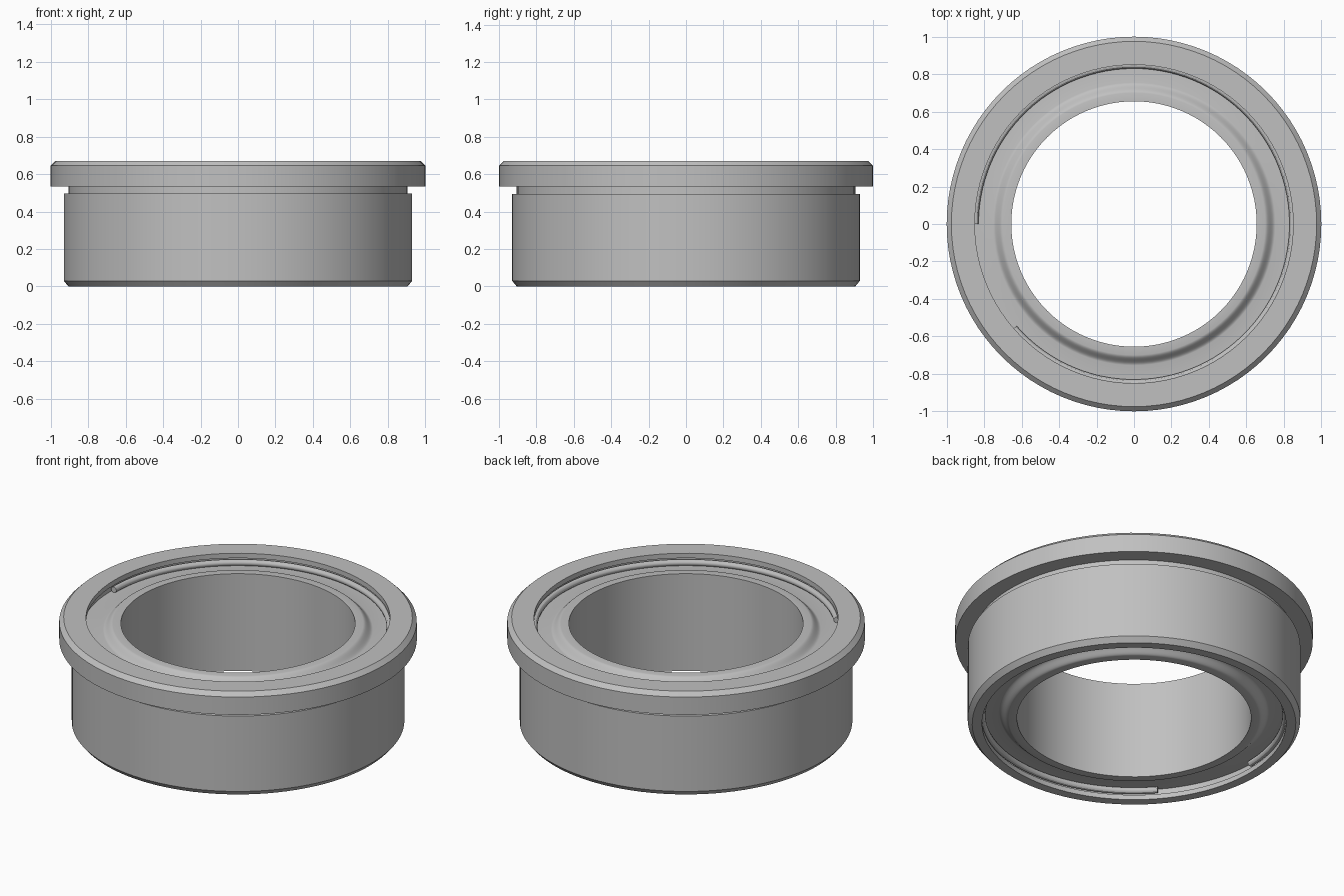
import bpy
import math

default = bpy.data.objects.get("Cube")
if default:
    bpy.data.objects.remove(default, do_unlink=True)

SEGMENTS = 96
HEIGHT = 0.67

steel = bpy.data.materials.new("brushed steel grey")
steel.use_nodes = True
colour = (0.53, 0.53, 0.53, 1)
steel.diffuse_color = colour
steel.node_tree.nodes["Principled BSDF"].inputs["Base Color"].default_value = colour


def finish(name, verts, faces):
    mesh = bpy.data.meshes.new(name)
    mesh.from_pydata(verts, [], faces)
    mesh.materials.append(steel)
    obj = bpy.data.objects.new(name, mesh)
    bpy.context.collection.objects.link(obj)
    bpy.ops.object.select_all(action="DESELECT")
    obj.select_set(True)
    bpy.context.view_layer.objects.active = obj
    bpy.ops.object.mode_set(mode="EDIT")
    bpy.ops.mesh.select_all(action="SELECT")
    bpy.ops.mesh.normals_make_consistent(inside=False)
    bpy.ops.object.mode_set(mode="OBJECT")
    bpy.ops.object.shade_smooth_by_angle(angle=math.radians(30))
    return obj


def sweep(name, profile, start=0, end=360):
    """Turn a closed (radius, height) profile about z, capping partial turns."""
    full = end - start == 360
    rows = SEGMENTS if full else SEGMENTS + 1
    n = len(profile)
    verts = []
    for i in range(rows):
        a = math.radians(start + (end - start) * i / SEGMENTS)
        verts += [(r * math.cos(a), r * math.sin(a), z) for r, z in profile]
    faces = []
    for i in range(SEGMENTS):
        j = (i + 1) % rows
        faces += [(i * n + k, j * n + k, j * n + (k + 1) % n, i * n + (k + 1) % n)
                  for k in range(n)]
    if not full:
        faces += [tuple(range(n)), tuple(range((rows - 1) * n, rows * n))]
    return finish(name, verts, faces)


def flip(profile):
    return [(r, HEIGHT - z) for r, z in profile]


# Flanged outer ring, with a wire groove inside each end
groove_half = [(0.85, HEIGHT), (0.85, 0.64), (0.875, 0.64), (0.875, 0.585), (0.82, 0.585)]
outside = [(0.905, 0), (0.93, 0.03), (0.93, 0.495), (0.905, 0.495), (0.905, 0.535),
           (1, 0.535), (1, 0.645), (0.975, HEIGHT)]
sweep("outer_ring", outside + groove_half + flip(groove_half)[::-1])

# Inner ring with a plain bore
sweep("inner_ring", [(0.655, 0.065), (0.72, 0.065), (0.72, 0.605), (0.655, 0.605)])

# Dished shields: raised lip at the bore, smooth slope down to a flat rim
slope = []
for i in range(9):
    t = i / 8
    ease = t * t * (3 - 2 * t)
    slope.append((0.70 + 0.055 * t, 0.635 - 0.04 * ease))
shield = [(0.655, 0.605), (0.655, 0.635)] + slope + [(0.874, 0.595), (0.874, 0.58), (0.73, 0.58)]

# Open retaining wires that sit in the grooves
wire = [(0.848 + 0.018 * math.cos(k * math.tau / 12), 0.614 + 0.018 * math.sin(k * math.tau / 12))
        for k in range(12)]

for side, shape in (("top", lambda p: p), ("bottom", flip)):
    sweep(side + "_shield", shape(shield))
    sweep(side + "_retaining_wire", shape(wire), -139, 180)
